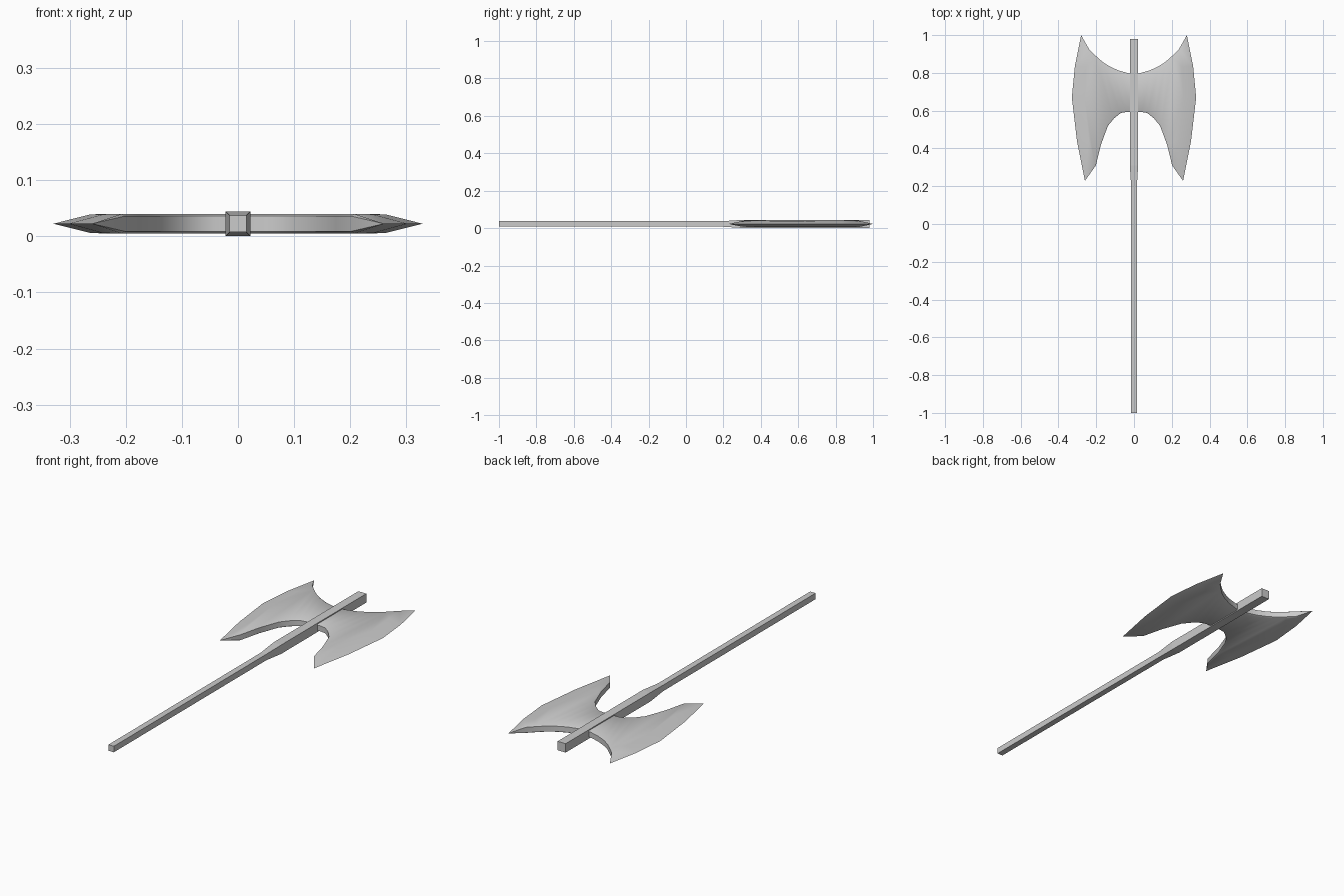
import bpy, bmesh
from math import radians
from mathutils import Vector

if "Cube" in bpy.data.objects:
    bpy.data.objects.remove(bpy.data.objects["Cube"])

MID = 0.0225  # height of the centre plane


def make_object(name, bm):
    bmesh.ops.recalc_face_normals(bm, faces=bm.faces)
    mesh = bpy.data.meshes.new(name)
    bm.to_mesh(mesh)
    bm.free()
    obj = bpy.data.objects.new(name, mesh)
    bpy.context.collection.objects.link(obj)
    return obj


# Handle: square bar that thickens under the blades
bm = bmesh.new()
rings = []
for y, r in [(-1, 0.015), (0.2, 0.015), (0.31, 0.0222), (0.98, 0.0222)]:
    rings.append([bm.verts.new((sx * r, y, MID + sz * r))
                  for sx, sz in ((-1, -1), (1, -1), (1, 1), (-1, 1))])
for a, b in zip(rings, rings[1:]):
    for i in range(4):
        j = (i + 1) % 4
        bm.faces.new((a[i], a[j], b[j], b[i]))
bm.faces.new(rings[0])
bm.faces.new(rings[-1])
make_object("handle", bm)

# Blade outline, right half: two concave arches and the cutting edge
upper = [(0, .798), (.03, .798), (.085, .814), (.13, .835), (.165, .857),
         (.20, .888), (.238, .926)]
lower = [(0, .593), (.04, .593), (.07, .588), (.105, .56), (.138, .52),
         (.175, .42), (.202, .31)]
cutting = [(.28, 1), (.313, .836), (.329, .67), (.302, .44), (.26, .228)]
ridge = [(.252, .83), (.262, .67), (.24, .45)]


def inset(points, side, d=0.006):
    """Shift an arch into the blade along its normal."""
    out = []
    for i, p in enumerate(points):
        a, b = points[max(i - 1, 0)], points[min(i + 1, len(points) - 1)]
        t = (Vector(b) - Vector(a)).normalized()
        q = Vector(p) + Vector((-t.y, t.x)) * side * d
        out.append((0 if i == 0 else q.x, q.y))
    return out


bm = bmesh.new()


def add(points, z):
    return [bm.verts.new((x, y, MID + z)) for x, y in points]


def strip(a, b):
    for i in range(len(a) - 1):
        bm.faces.new((a[i], a[i + 1], b[i + 1], b[i]))


edge = add(cutting, 0)
walls = {}
for s in (1, -1):
    flat_u = add(inset(upper, -1), s * 0.0173)
    flat_l = add(inset(lower, 1), s * 0.0173)
    mid = add(ridge, s * 0.0168)
    wall_u, wall_l = add(upper, s * 0.0135), add(lower, s * 0.0135)
    walls[s] = wall_u, wall_l
    # Flat side, rounded arch rims and ground cutting bevel
    bm.faces.new(flat_u + mid + flat_l[::-1])
    strip(flat_u, wall_u)
    strip(flat_l, wall_l)
    strip([flat_u[-1]] + mid + [flat_l[-1]], edge)
    bm.faces.new((flat_u[-1], wall_u[-1], edge[0]))
    bm.faces.new((flat_l[-1], wall_l[-1], edge[-1]))
for k, tip in ((0, edge[0]), (1, edge[-1])):
    strip(walls[1][k], walls[-1][k])
    bm.faces.new((walls[1][k][-1], walls[-1][k][-1], tip))

blades = make_object("double_blade", bm)
mirror = blades.modifiers.new("Mirror", 'MIRROR')
mirror.use_clip = True
bpy.context.view_layer.objects.active = blades
blades.select_set(True)
bpy.ops.object.shade_smooth_by_angle(angle=radians(50))
